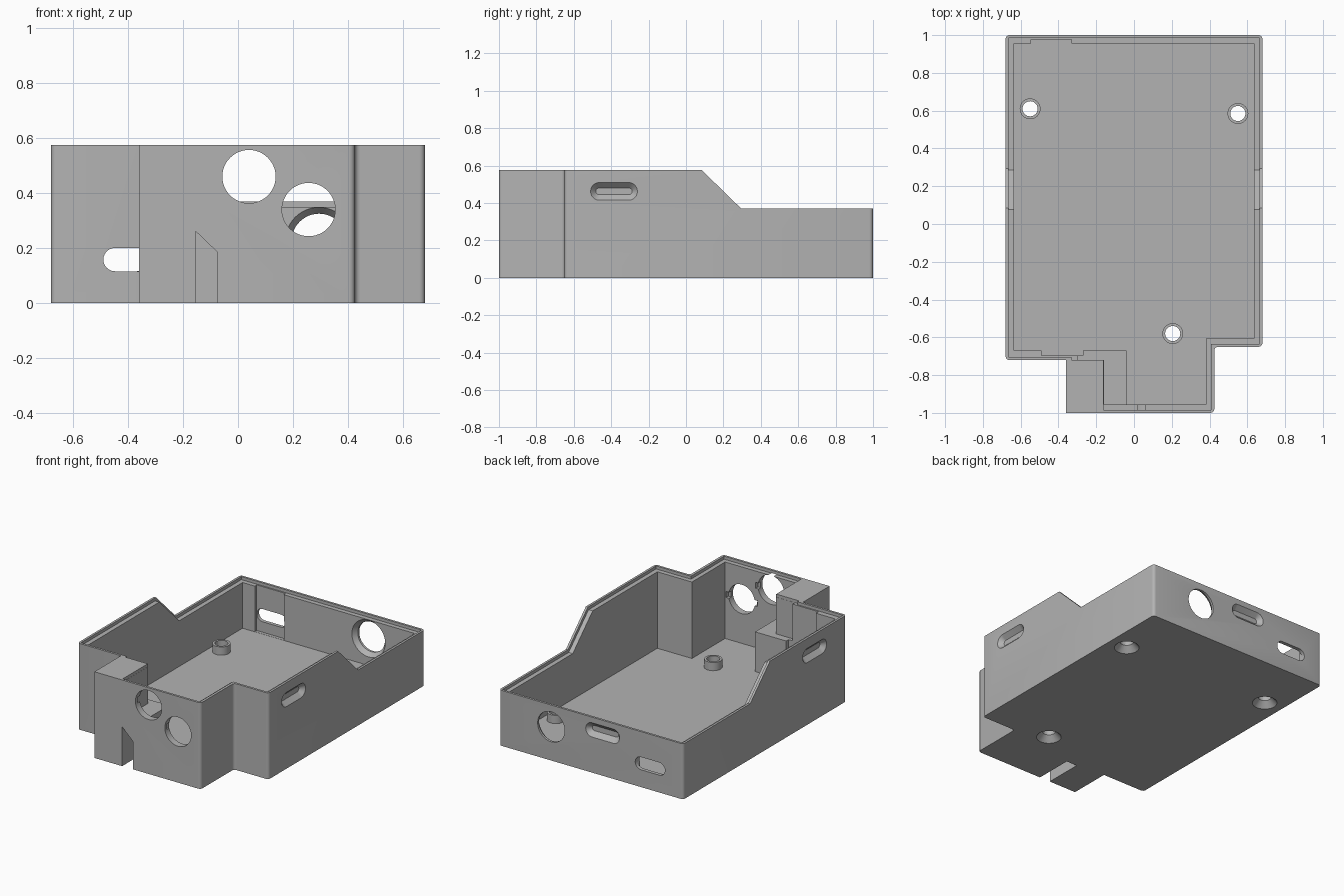
import bpy, bmesh, math

if "Cube" in bpy.data.objects:
    bpy.data.objects.remove(bpy.data.objects["Cube"])

grey = bpy.data.materials.new("grey plastic")
grey.diffuse_color = (0.45, 0.45, 0.45, 1)
grey.use_nodes = True
grey.node_tree.nodes["Principled BSDF"].inputs["Base Color"].default_value = grey.diffuse_color


def loft(name, a, b):
    """Closed solid between two matching rings of 3D points."""
    bm = bmesh.new()
    ra = [bm.verts.new(p) for p in a]
    rb = [bm.verts.new(p) for p in b]
    n = len(ra)
    bm.faces.new(ra)
    bm.faces.new(rb[::-1])
    for i in range(n):
        j = (i + 1) % n
        bm.faces.new((ra[j], ra[i], rb[i], rb[j]))
    bmesh.ops.recalc_face_normals(bm, faces=bm.faces)
    me = bpy.data.meshes.new(name)
    bm.to_mesh(me)
    bm.free()
    me.materials.append(grey)
    ob = bpy.data.objects.new(name, me)
    bpy.context.collection.objects.link(ob)
    return ob


def prism(name, pts, lo, hi, axis="z"):
    """Extrude a 2D outline along an axis."""
    put = {"x": lambda p, h: (h, p[0], p[1]),
           "y": lambda p, h: (p[0], h, p[1]),
           "z": lambda p, h: (p[0], p[1], h)}[axis]
    return loft(name, [put(p, lo) for p in pts], [put(p, hi) for p in pts])


def box(name, x0, x1, y0, y1, z0, z1):
    return prism(name, [(x0, y0), (x1, y0), (x1, y1), (x0, y1)], z0, z1)


def disc(cx, cy, r, n=48):
    return [(cx + r * math.cos(2 * math.pi * i / n),
             cy + r * math.sin(2 * math.pi * i / n)) for i in range(n)]


def stadium(cx, cy, w, h, n=12):
    r, d = h / 2, (w - h) / 2
    pts = []
    for s, a0 in ((1, -math.pi / 2), (-1, math.pi / 2)):
        for i in range(n + 1):
            a = a0 + math.pi * i / n
            pts.append((cx + s * d + r * math.cos(a), cy + r * math.sin(a)))
    return pts


def combine(target, tool, op="DIFFERENCE"):
    """Apply a boolean and remove the tool object."""
    mod = target.modifiers.new("bool", "BOOLEAN")
    mod.operation, mod.solver, mod.object = op, "EXACT", tool
    bpy.context.view_layer.update()
    dg = bpy.context.evaluated_depsgraph_get()
    me = bpy.data.meshes.new_from_object(target.evaluated_get(dg))
    target.modifiers.clear()
    target.data = me
    bpy.data.objects.remove(tool)


# Case body with rounded upright corners
outer = [(-.68, 1), (.68, 1), (.68, -.65), (.425, -.65), (.425, -1),
         (-.36, -1), (-.36, -.72), (-.68, -.72)]
case = prism("case_shell", outer, 0, .575)
bm = bmesh.new()
bm.from_mesh(case.data)
edges = [e for e in bm.edges
         if abs(e.verts[0].co.z - e.verts[1].co.z) > .1 and abs(e.verts[0].co.x + .36) > .01]
bmesh.ops.bevel(bm, geom=edges, offset=.02, segments=4, profile=.5, affect="EDGES")
bm.to_mesh(case.data)
bm.free()

# Sloped, lower rear top
combine(case, prism("cut", [(-.043, .7), (1.1, .7), (1.1, .37), (.295, .37)], -1, 1, "x"))

# Main cavity
inner = [(-.635, .955), (.635, .955), (.635, -.605), (.38, -.605), (.38, -.955),
         (-.16, -.955), (-.16, -.72), (-.30, -.72), (-.30, -.67), (-.635, -.67)]
combine(case, prism("cut", inner, .045, .8))

# Stepped lip along the rim
lip = prism("cut", [(-.665, .985), (.665, .985), (.665, -.635), (.408, -.635), (.408, -.985),
                    (-.161, -.985), (-.161, -.721), (-.33, -.721), (-.33, -.705), (-.665, -.705)],
            .2, .69)
combine(lip, prism("cut", [(-1.1, .555), (.077, .555), (.287, .35), (1.1, .35), (1.1, .75), (-1.1, .75)],
                   -1.1, 1.1, "x"), "INTERSECT")
combine(case, lip)

# Low cable housing, with a sloped channel open at the front and bottom
combine(case, box("housing", -.33, -.04, -.97, -.671, .02, .31), "UNION")
combine(case, prism("cut", [(-.155, -.1), (-.075, -.1), (-.075, .185), (-.155, .262)], -1.1, -.74, "y"))

# Inner recesses and through slots in the front and back walls
combine(case, box("cut", -.49, -.27, -.696, -.5, .046, .7))
combine(case, box("cut", -.545, -.33, .8, .976, .046, .7))
combine(case, prism("cut", stadium(-.38, .158, .22, .085), -.737, -.6, "y"))
combine(case, prism("cut", stadium(-.435, .158, .22, .085), .9, 1.1, "y"))

# Round front openings with small key notches on the inner face
for x, z in ((.04, .46), (.257, .34)):
    combine(case, prism("cut", disc(x, z, .097), -1.1, -.9, "y"))
    combine(case, box("cut", x - .115, x + .115, -.98, -.9, z - .02, z + .02))

# Round back opening, flared towards the inside
combine(case, prism("cut", disc(.295, .225, .1), .9, 1.1, "y"))
combine(case, loft("cut", [(x, .985, z) for x, z in disc(.295, .225, .1)],
                   [(x, .95, z) for x, z in disc(.295, .225, .127)]))


# Blind tapered finger slots on the sides and back
def finger_slot(place, c, z):
    big = stadium(c, z, .26, .105)
    small = stadium(c, z, .195, .035)
    combine(case, loft("cut", [place(u, v, .005) for u, v in big],
                       [place(u, v, -.03) for u, v in small]))


for s in (-1, 1):
    finger_slot(lambda u, v, d: (s * (.68 + d), u, v), -.385, .462)
finger_slot(lambda u, v, d: (u, 1 + d, v), -.085, .285)

# Screw bosses with countersunk holes from below
for x, y in ((-.55, .61), (.55, .585), (.205, -.58)):
    combine(case, prism("boss", disc(x, y, .055, 32), .02, .1), "UNION")
    combine(case, prism("cut", disc(x, y, .04, 32), -.1, .2))
    combine(case, loft("cut", [(u, v, -.005) for u, v in disc(x, y, .082, 32)],
                       [(u, v, .04) for u, v in disc(x, y, .039, 32)]))

# Smooth rounded surfaces, sharp edges kept
bpy.context.view_layer.update()
case.select_set(True)
bpy.context.view_layer.objects.active = case
bpy.ops.object.shade_smooth_by_angle(angle=math.radians(30))
